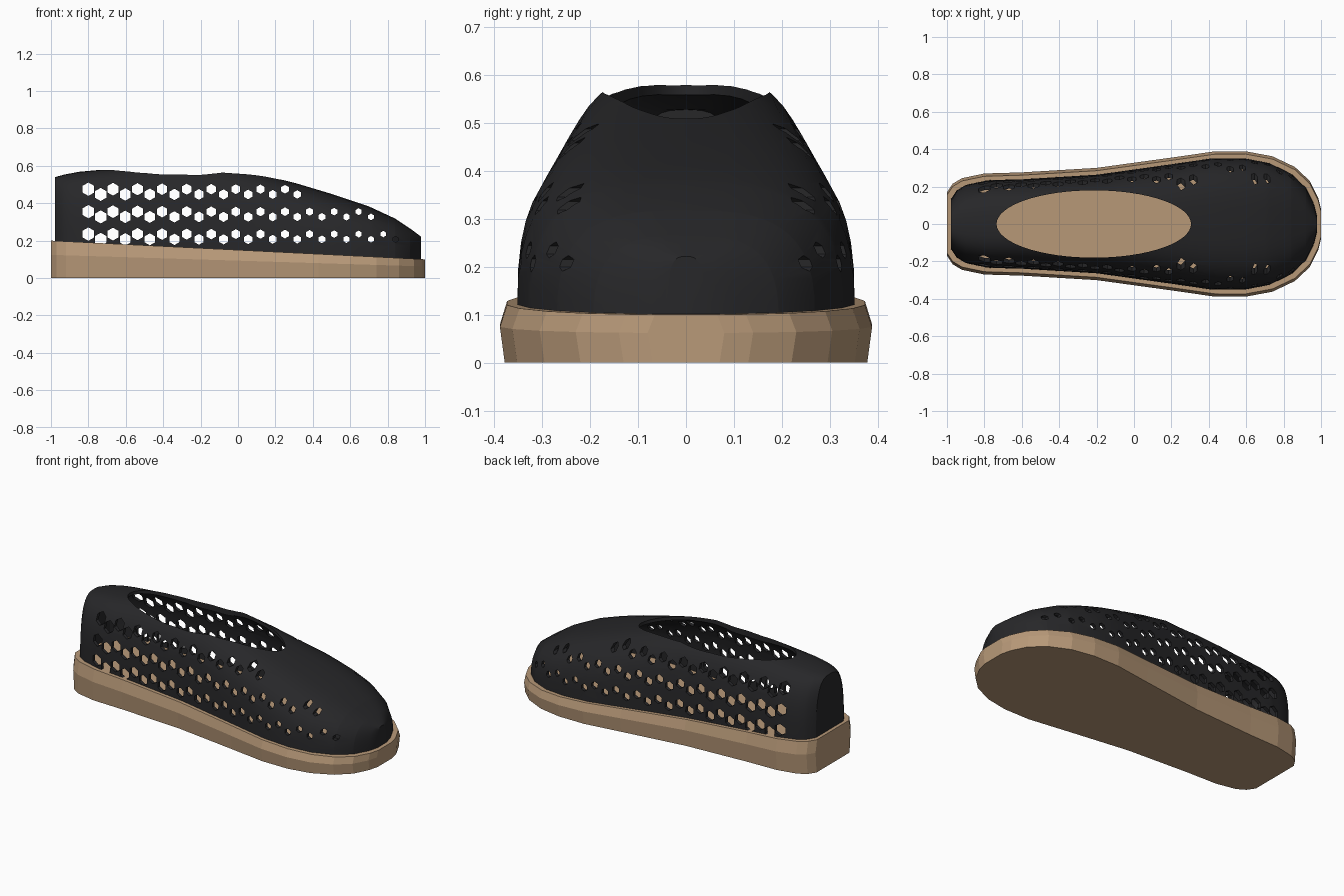
import bpy, bmesh, math

if "Cube" in bpy.data.objects:
    bpy.data.objects.remove(bpy.data.objects["Cube"])

# Plan outline (x, half width) and crown height of the upper (x, z)
OUTLINE = [(-1, .17), (-.97, .215), (-.92, .245), (-.8, .27), (-.6, .276), (-.2, .3),
           (.2, .355), (.43, .388), (.6, .388), (.74, .362), (.86, .305), (.94, .23),
           (.985, .14), (1, .08)]
CROWN = [(-.975, .54), (-.93, .553), (-.85, .568), (-.72, .58), (-.5, .6), (-.3, .614),
         (-.08, .606), (.1, .566), (.3, .51), (.5, .45), (.7, .383), (.84, .318),
         (.92, .265), (.98, .22)]


def lerp(table, x):
    if x <= table[0][0]:
        return table[0][1]
    for (xa, a), (xb, b) in zip(table, table[1:]):
        if x <= xb:
            return a + (b - a) * (x - xa) / (xb - xa)
    return table[-1][1]


def sole_top(x):
    return .15 - .05 * x


def material(name, rgb):
    m = bpy.data.materials.new(name)
    m.diffuse_color = (*rgb, 1)
    m.use_nodes = True
    m.node_tree.nodes["Principled BSDF"].inputs["Base Color"].default_value = m.diffuse_color
    return m


def make_object(name, bm, mat=None):
    bmesh.ops.recalc_face_normals(bm, faces=bm.faces)
    mesh = bpy.data.meshes.new(name)
    bm.to_mesh(mesh)
    bm.free()
    ob = bpy.data.objects.new(name, mesh)
    bpy.context.collection.objects.link(ob)
    if mat:
        mesh.materials.append(mat)
    return ob


def loft(bm, sections, closed):
    """Skin a list of equal-length cross-sections and cap both ends."""
    rings = [[bm.verts.new(p) for p in s] for s in sections]
    n = len(rings[0])
    for a, b in zip(rings, rings[1:]):
        for i in range(n if closed else n - 1):
            j = (i + 1) % n
            bm.faces.new((a[i], a[j], b[j], b[i]))
    bm.faces.new(rings[0])
    bm.faces.new(rings[-1])


tan = material("tan_rubber", (.48, .32, .19))
black = material("black_fabric", (.02, .02, .022))

# Sole: wedge with slightly bulging side walls
bm = bmesh.new()
sections = []
for x, w in OUTLINE:
    t = sole_top(x)
    half = [(w - .01, 0), (w, t * .62), (w - .015, t)]
    sections.append([(x, y, z) for y, z in half] + [(x, -y, z) for y, z in reversed(half)])
loft(bm, sections, True)
make_object("sole", bm, tan)

# Upper: superelliptic arches lofted from heel to toe, then thickened
bm = bmesh.new()
xs = sorted({round(x * .978, 3) for x, _ in OUTLINE} | {x for x, _ in CROWN[1:-1]})
sections = []
SEG = 24
for x in xs:
    w = lerp(OUTLINE, x / .978) - .036
    base = sole_top(x) - .03
    h = lerp(CROWN, x) - base
    arch = []
    for i in range(SEG + 1):
        a = math.pi * i / SEG
        c, s = math.cos(a), max(math.sin(a), 0)
        y = 0 if i * 2 == SEG else math.copysign(w * abs(c) ** .667, c)
        z = 0 if i in (0, SEG) else h * s ** .667
        arch.append((x, y, base + z))
    sections.append(arch)
loft(bm, sections, False)
upper = make_object("upper", bm, black)
shell = upper.modifiers.new("shell", 'SOLIDIFY')
shell.thickness = .02
shell.offset = -1

# Cutter: elliptical foot opening
bm = bmesh.new()
ring = [(-.215 + .52 * math.cos(a), .18 * math.sin(a))
        for a in (2 * math.pi * i / 64 for i in range(64))]
loft(bm, [[(x, y, z) for x, y in ring] for z in (.4, .8)], True)
opening = make_object("opening_cutter", bm)

# Cutter: staggered hexagonal vents, shrinking towards the toe
bm = bmesh.new()
for col in range(27):
    x = -.8 + .0657 * col
    r = .036 - .0205 * col / 26
    for row in range(3):
        z = .235 + .12 * row - (.028 if col % 2 else 0)
        if z > lerp(CROWN, x) - .04:
            continue
        hexagon = [(x + r * math.sin(k * math.pi / 3), z + r * math.cos(k * math.pi / 3))
                   for k in range(6)]
        loft(bm, [[(px, y, pz) for px, pz in hexagon] for y in (-.5, .5)], True)
vents = make_object("vent_cutter", bm)

for cutter in (opening, vents):
    cut = upper.modifiers.new(cutter.name, 'BOOLEAN')
    cut.operation = 'DIFFERENCE'
    cut.solver = 'EXACT'
    cut.object = cutter
    cutter.hide_render = True

# Bake the cuts and drop the cutters
bpy.context.view_layer.objects.active = upper
upper.select_set(True)
for name in [m.name for m in upper.modifiers]:
    bpy.ops.object.modifier_apply(modifier=name)
for cutter in (opening, vents):
    bpy.data.objects.remove(cutter)
bpy.ops.object.shade_smooth_by_angle(angle=math.radians(25))
